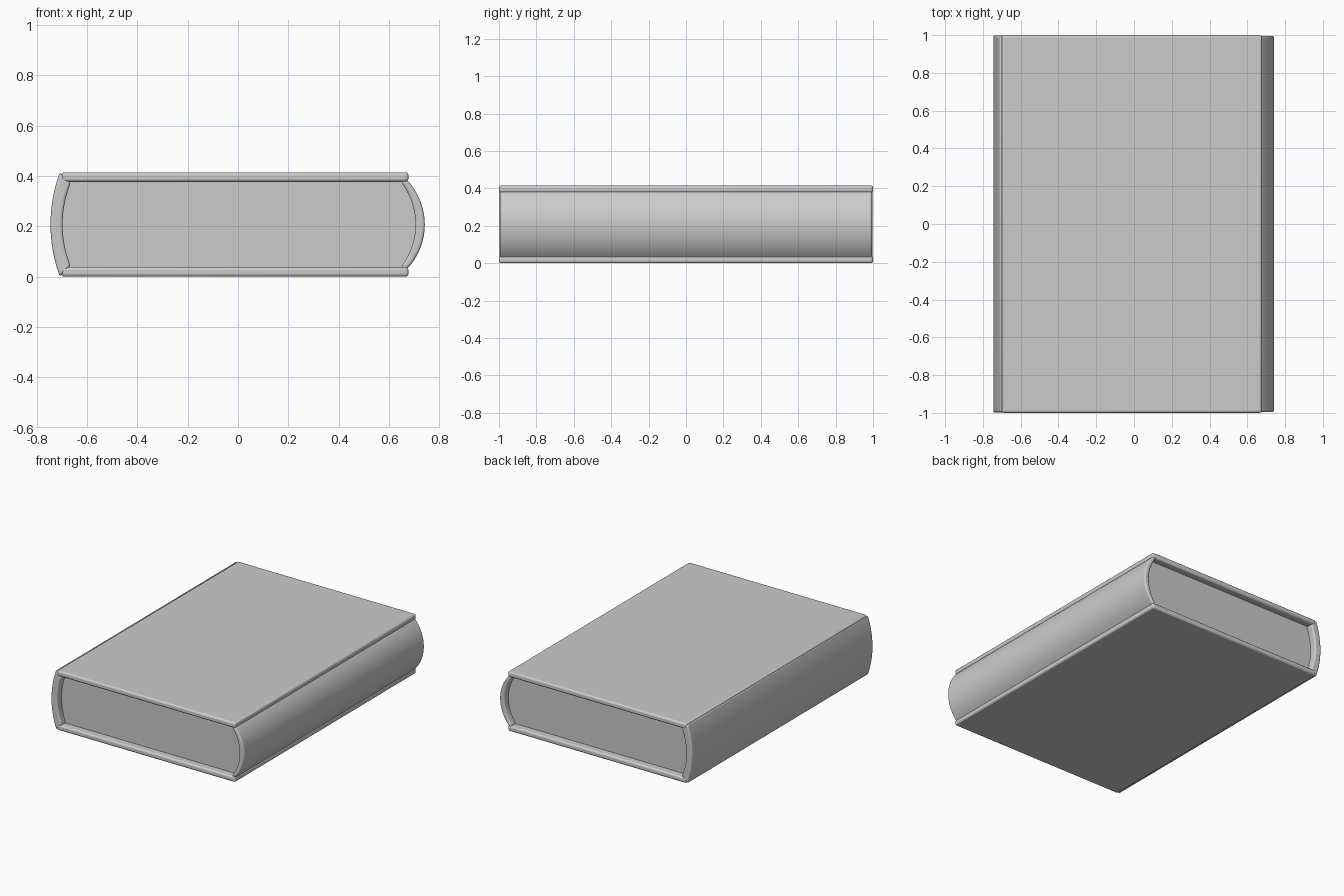
import bpy
import bmesh
import math

cube = bpy.data.objects.get("Cube")
if cube:
    bpy.data.objects.remove(cube, do_unlink=True)

HEIGHT = 0.415
MID = HEIGHT / 2

grey = bpy.data.materials.new("plain grey")
grey.use_nodes = True
colour = (0.6, 0.6, 0.6, 1)
grey.diffuse_color = colour
grey.node_tree.nodes["Principled BSDF"].inputs["Base Color"].default_value = colour


def bulge(x_edge, x_mid, half, steps=16):
    """Points of a bowed side, from bottom to top."""
    points = []
    for i in range(steps + 1):
        t = 2 * i / steps - 1
        points.append((x_edge + (x_mid - x_edge) * (1 - t * t), MID + half * t))
    return points


def round_bulge(x_edge, x_mid, half, steps=20):
    """Points of a circular side, from bottom to top."""
    sag = x_mid - x_edge
    radius = (half * half + sag * sag) / (2 * sag)
    sweep = math.asin(half / radius)
    points = []
    for i in range(steps + 1):
        a = sweep * (2 * i / steps - 1)
        points.append((x_mid - radius + radius * math.cos(a), MID + radius * math.sin(a)))
    return points


def finish(mesh_data, name):
    obj = bpy.data.objects.new(name, mesh_data)
    bpy.context.collection.objects.link(obj)
    mesh_data.materials.append(grey)
    return obj


def smooth(obj, bevel):
    if bevel:
        mod = obj.modifiers.new("soft edges", "BEVEL")
        mod.width = bevel
        mod.segments = 3
        mod.limit_method = "ANGLE"
        mod.angle_limit = math.radians(40)
    bpy.ops.object.select_all(action="DESELECT")
    obj.select_set(True)
    bpy.context.view_layer.objects.active = obj
    bpy.ops.object.shade_smooth_by_angle(angle=math.radians(40))


def extrude_profile(name, outline, half_length, bevel=0):
    """Solid bar along y with the given x, z outline."""
    bm = bmesh.new()
    face = bm.faces.new([bm.verts.new((x, -half_length, z)) for x, z in outline])
    new = bmesh.ops.extrude_face_region(bm, geom=[face])["geom"]
    verts = [v for v in new if isinstance(v, bmesh.types.BMVert)]
    bmesh.ops.translate(bm, verts=verts, vec=(0, 2 * half_length, 0))
    bmesh.ops.recalc_face_normals(bm, faces=bm.faces)
    mesh = bpy.data.meshes.new(name)
    bm.to_mesh(mesh)
    bm.free()
    obj = finish(mesh, name)
    smooth(obj, bevel)
    return obj


# Inner bowed outline shared by the cover and the pages
inner_spine = round_bulge(0.65, 0.705, 0.165)
inner_edge = bulge(-0.665, -0.697, 0.165)

# Flat cover boards
for name, low in (("bottom_cover", 0), ("top_cover", HEIGHT - 0.038)):
    board = [(-0.70, low), (0.677, low), (0.677, low + 0.038), (-0.70, low + 0.038)]
    extrude_profile(name, board, 1.0, 0.012)

# Rounded spine shell
spine = round_bulge(0.658, 0.742, 0.19) + inner_spine[::-1]
extrude_profile("spine", spine, 0.995, 0.010)

# Bowed closed side opposite the spine
fore_edge = bulge(-0.708, -0.745, MID) + inner_edge[::-1]
extrude_profile("bowed_side", fore_edge, 0.998, 0.010)

# Page block set back inside the cover
grow = 0.008
pages = round_bulge(0.65 + grow, 0.705 + grow, 0.172) + bulge(-0.665 - grow, -0.697 - grow, 0.172)[::-1]
extrude_profile("page_block", pages, 0.95)
